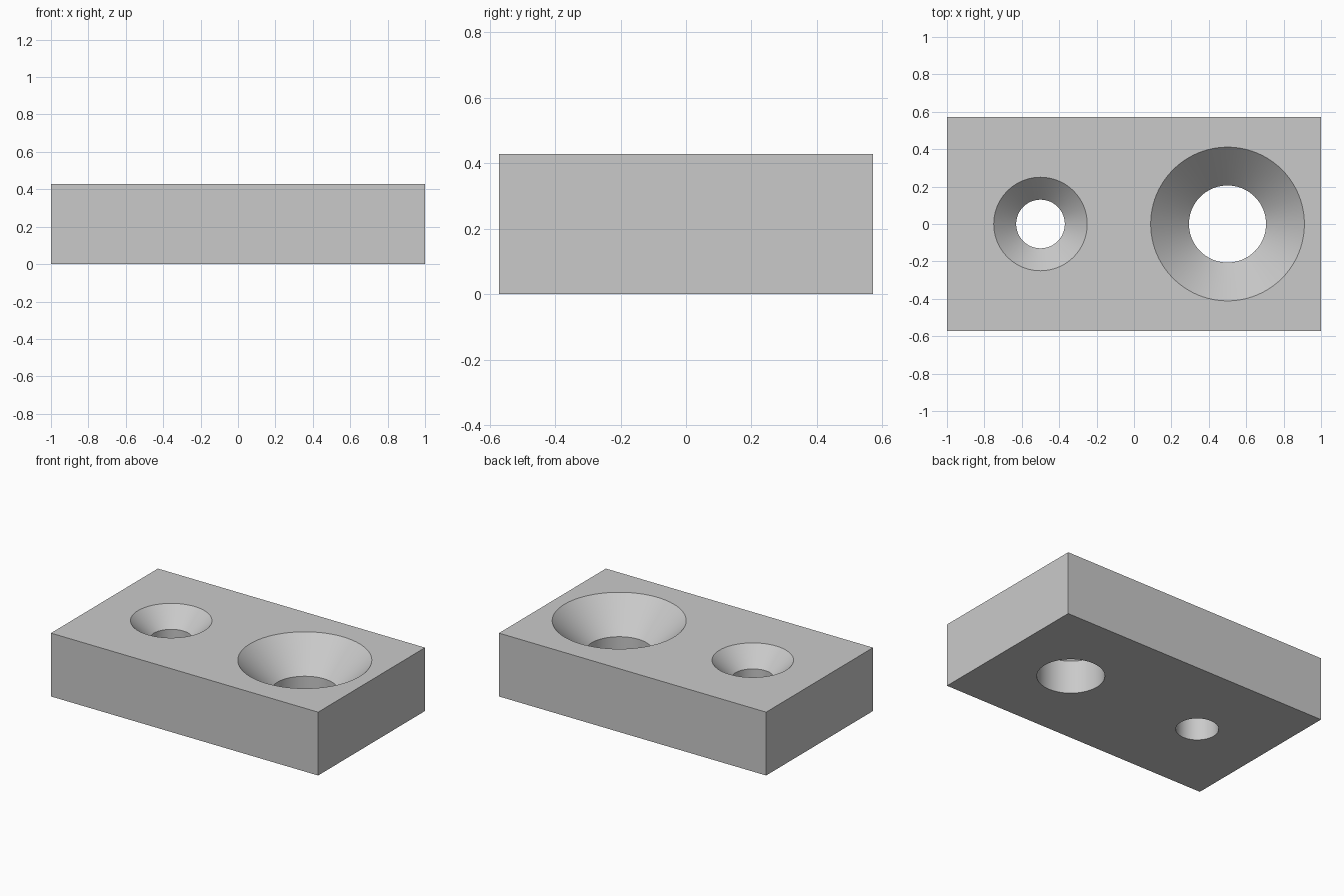
import bpy, bmesh, math

cube = bpy.data.objects.get("Cube")
if cube:
    bpy.data.objects.remove(cube, do_unlink=True)

LENGTH, WIDTH, HEIGHT = 2.0, 1.143, 0.4286
MARGIN = 0.05      # cutters overshoot the block by this much
SIDES = 96

grey = bpy.data.materials.new("light_grey")
grey.use_nodes = True
grey.diffuse_color = (0.59, 0.59, 0.59, 1)
grey.node_tree.nodes["Principled BSDF"].inputs["Base Color"].default_value = grey.diffuse_color


def add_object(name, bm):
    bmesh.ops.recalc_face_normals(bm, faces=bm.faces)
    mesh = bpy.data.meshes.new(name)
    bm.to_mesh(mesh)
    bm.free()
    mesh.materials.append(grey)
    obj = bpy.data.objects.new(name, mesh)
    bpy.context.collection.objects.link(obj)
    return obj


def countersink_cutter(name, x, hole_radius, sink_radius):
    """Straight through-hole opening into a 45 degree cone at the top."""
    profile = [
        (hole_radius, -MARGIN),
        (hole_radius, HEIGHT - (sink_radius - hole_radius)),
        (sink_radius + MARGIN, HEIGHT + MARGIN),
    ]
    bm = bmesh.new()
    rings = []
    for r, z in profile:
        angles = [math.tau * i / SIDES for i in range(SIDES)]
        rings.append([bm.verts.new((x + r * math.cos(a), r * math.sin(a), z)) for a in angles])
    for low, high in zip(rings, rings[1:]):
        for i in range(SIDES):
            j = (i + 1) % SIDES
            bm.faces.new((low[i], low[j], high[j], high[i]))
    bm.faces.new(rings[0])
    bm.faces.new(rings[-1])
    obj = add_object(name, bm)
    obj.hide_render = True
    return obj


# Rectangular block
bm = bmesh.new()
bmesh.ops.create_cube(bm, size=1)
for v in bm.verts:
    v.co = (v.co.x * LENGTH, v.co.y * WIDTH, (v.co.z + 0.5) * HEIGHT)
block = add_object("countersunk_block", bm)

# Small and large countersunk holes
cutters = [
    countersink_cutter("small_hole_cutter", -0.5, 0.13, 0.25),
    countersink_cutter("large_hole_cutter", 0.5, 0.206, 0.411),
]
bpy.context.view_layer.objects.active = block
for cutter in cutters:
    mod = block.modifiers.new(cutter.name, "BOOLEAN")
    mod.operation = "DIFFERENCE"
    mod.solver = "EXACT"
    mod.object = cutter
    bpy.ops.object.modifier_apply(modifier=mod.name)
    bpy.data.objects.remove(cutter, do_unlink=True)

# Smooth hole walls with crisp rims
bpy.ops.object.select_all(action="DESELECT")
block.select_set(True)
bpy.ops.object.shade_smooth_by_angle(angle=math.radians(30))
